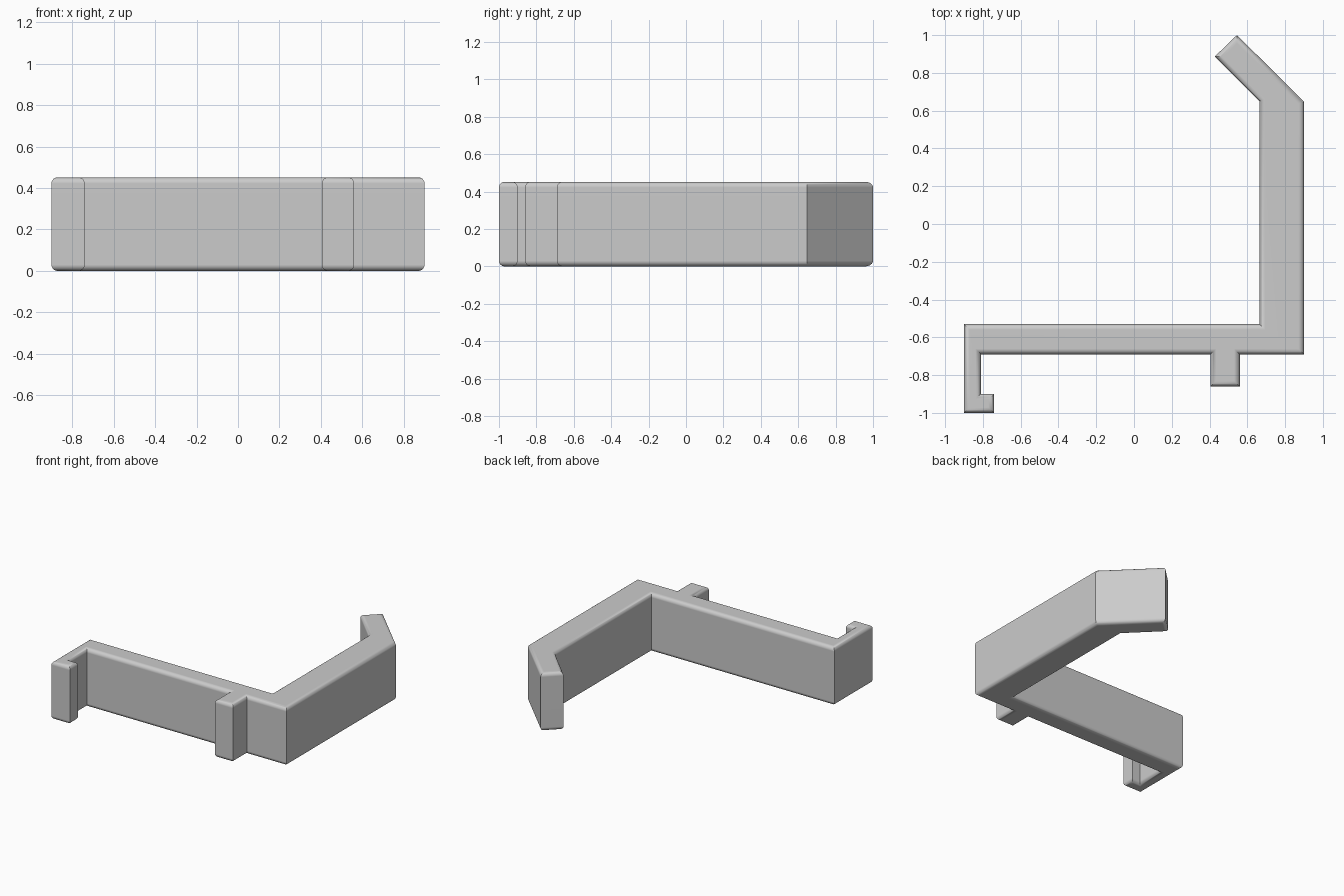
import bpy, bmesh

default = bpy.data.objects.get("Cube")
if default:
    bpy.data.objects.remove(default, do_unlink=True)

HEIGHT = 0.452
RADIUS = 0.03

# Bracket outline, counter-clockwise from the outer front corner
OUTLINE = [
    (0.9, -0.69), (0.9, 0.648), (0.545, 1.0), (0.428, 0.887),  # long arm, angled tip
    (0.665, 0.65), (0.665, -0.53), (-0.9, -0.53),              # inside of arm, back of rail
    (-0.9, -1.0), (-0.74, -1.0), (-0.74, -0.9), (-0.81, -0.9), # hook and its lip
    (-0.81, -0.69), (0.405, -0.69),                            # front of rail
    (0.405, -0.86), (0.56, -0.86), (0.56, -0.69),              # stub
]

# Extrude the outline
bm = bmesh.new()
base = bm.faces.new([bm.verts.new((x, y, 0)) for x, y in OUTLINE])
extruded = bmesh.ops.extrude_face_region(bm, geom=[base], use_keep_orig=True)
for v in extruded["geom"]:
    if isinstance(v, bmesh.types.BMVert):
        v.co.z = HEIGHT
bmesh.ops.recalc_face_normals(bm, faces=bm.faces[:])

# Round the top and bottom rims, leaving the upright corners crisp
rims = [e for e in bm.edges if abs(e.verts[0].co.z - e.verts[1].co.z) < 0.001]
bmesh.ops.bevel(bm, geom=rims, offset=RADIUS, offset_type="OFFSET",
                segments=6, profile=0.5, affect="EDGES", clamp_overlap=True)
bmesh.ops.recalc_face_normals(bm, faces=bm.faces[:])

mesh = bpy.data.meshes.new("hooked_bracket")
bm.to_mesh(mesh)
bm.free()
bracket = bpy.data.objects.new("hooked_bracket", mesh)
bpy.context.collection.objects.link(bracket)

# Plain grey material
grey = bpy.data.materials.new("plain_grey")
grey.use_nodes = True
color = (0.6, 0.6, 0.6, 1)
grey.diffuse_color = color
grey.node_tree.nodes["Principled BSDF"].inputs["Base Color"].default_value = color
mesh.materials.append(grey)

# Smooth roundings with flat main faces
bpy.ops.object.select_all(action="DESELECT")
bracket.select_set(True)
bpy.context.view_layer.objects.active = bracket
bpy.ops.object.shade_smooth_by_angle(angle=0.55)
weighted = bracket.modifiers.new("flat_face_normals", "WEIGHTED_NORMAL")
weighted.keep_sharp = True
